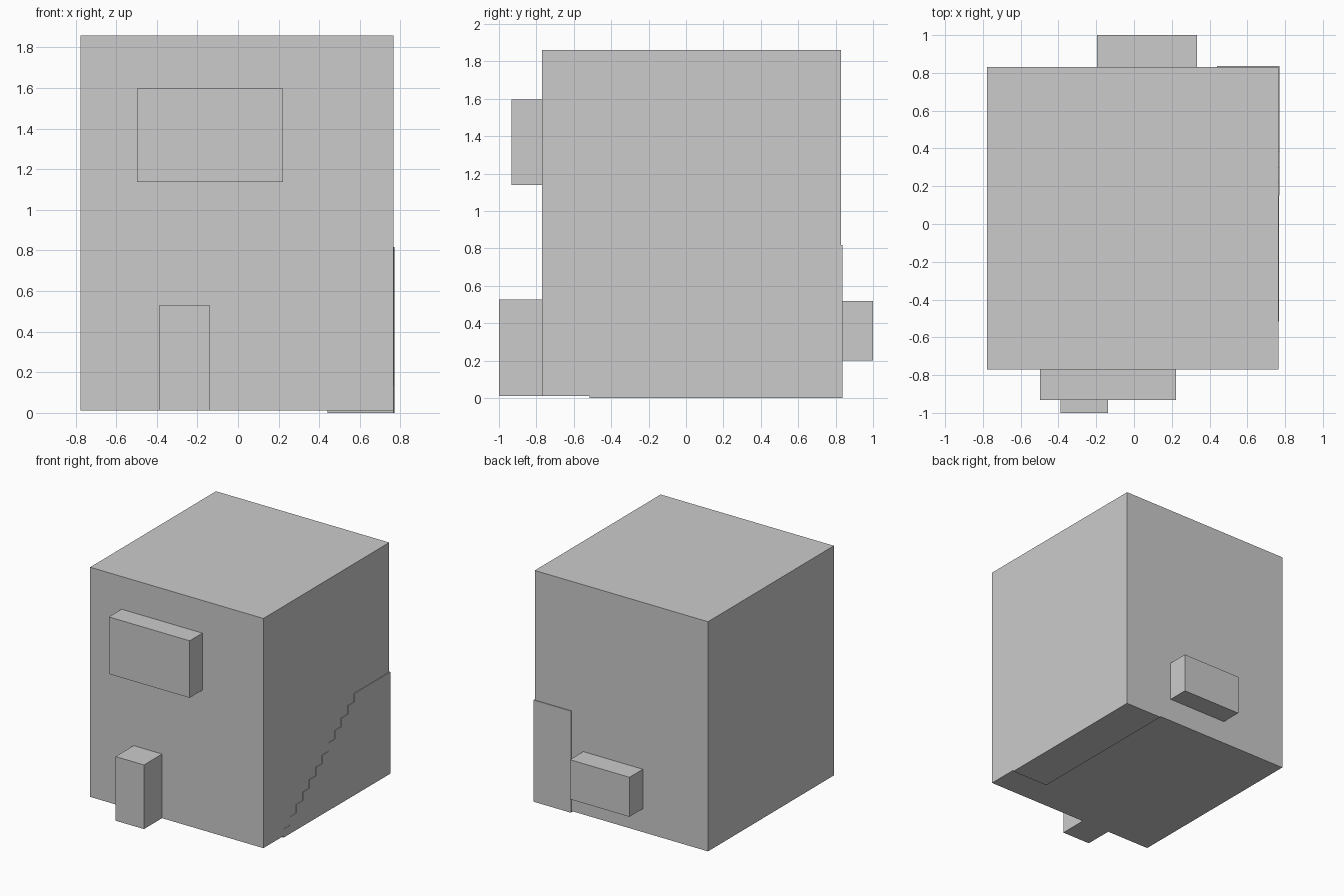
import bpy, bmesh

if "Cube" in bpy.data.objects:
    bpy.data.objects.remove(bpy.data.objects["Cube"])


def box(name, x, y, z):
    """Axis-aligned box from (min, max) ranges."""
    bm = bmesh.new()
    bmesh.ops.create_cube(bm, size=1)
    for v in bm.verts:
        v.co = [r[0] if c < 0 else r[1] for c, r in zip(v.co, (x, y, z))]
    return finish(name, bm)


def finish(name, bm):
    bmesh.ops.recalc_face_normals(bm, faces=bm.faces)
    mesh = bpy.data.meshes.new(name)
    bm.to_mesh(mesh)
    bm.free()
    obj = bpy.data.objects.new(name, mesh)
    bpy.context.collection.objects.link(obj)
    return obj


# Main block
FRONT, BACK, BASE = -0.77, 0.83, 0.012
box("main_block", (-0.777, 0.765), (FRONT, BACK), (BASE, 1.86))

# Attached boxes; each sinks slightly into the wall
box("front_upper_box", (-0.497, 0.222), (-0.932, FRONT + 0.02), (1.138, 1.597))
box("front_door_block", (-0.39, -0.137), (-1.0, FRONT + 0.02), (BASE, 0.528))
box("back_box", (-0.197, 0.333), (BACK - 0.02, 1.0), (0.2, 0.518))

# Staircase set into the block: stepped side profile, top landing at the back
STEPS, START, END, TOP = 12, -0.515, 0.836, 0.818
run, rise = 0.0815, TOP / 12
profile = [(START, 0)]
for i in range(STEPS):
    y = START + i * run
    profile += [(y, (i + 1) * rise)]
    profile += [(y + run if i < STEPS - 1 else END, (i + 1) * rise)]
profile.append((END, 0))

bm = bmesh.new()
side = bm.faces.new([bm.verts.new((0.44, y, z)) for y, z in profile])
ext = bmesh.ops.extrude_face_region(bm, geom=[side], use_keep_orig=True)
for v in ext["geom"]:
    if isinstance(v, bmesh.types.BMVert):
        # outer side flares very slightly towards the back
        v.co.x = 0.767 + 0.004 * (v.co.y - START) / (END - START)
finish("staircase", bm)
